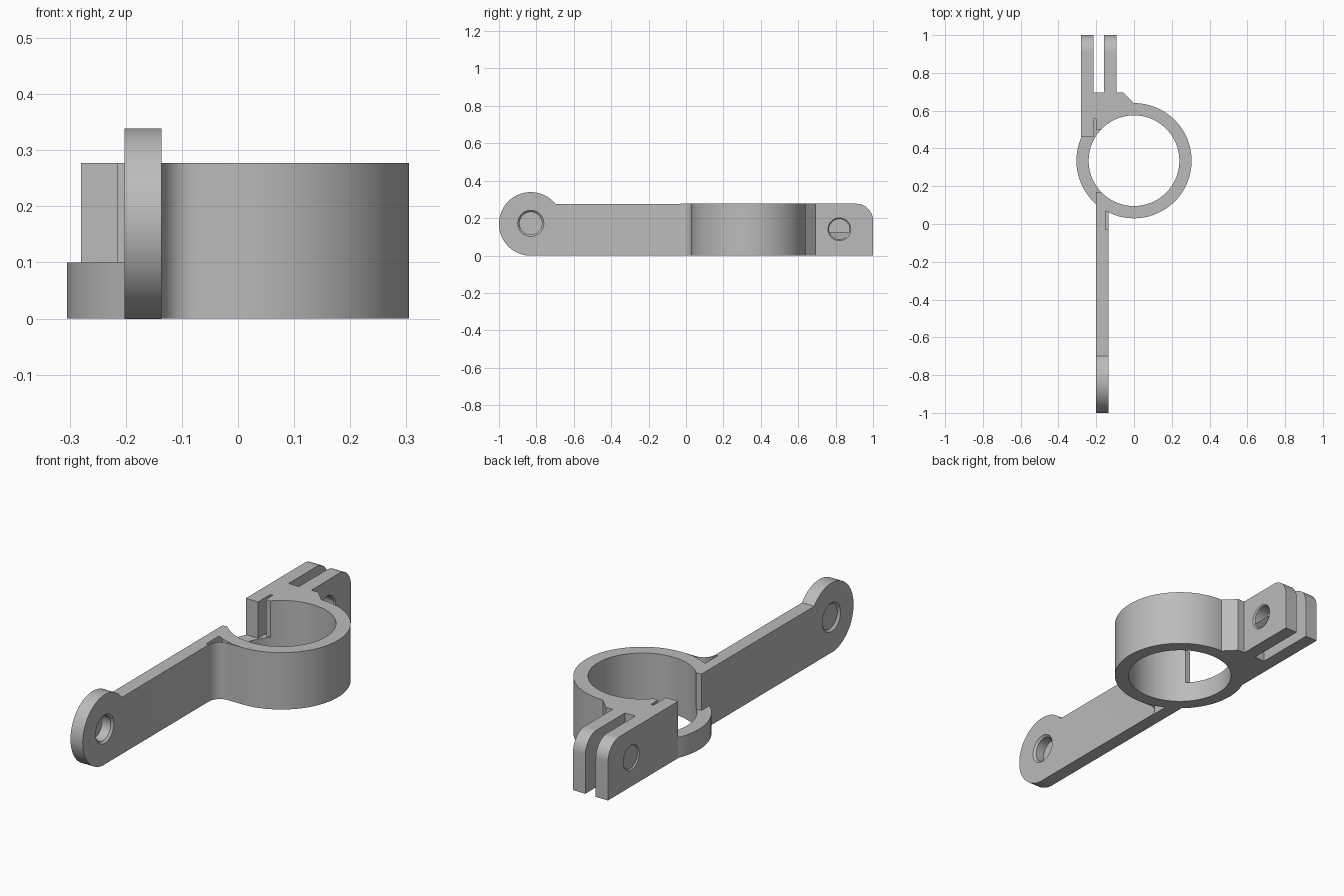
import bpy, bmesh
from math import pi, sin, cos, radians
from mathutils import Matrix

if "Cube" in bpy.data.objects:
    bpy.data.objects.remove(bpy.data.objects["Cube"])

HEIGHT, LOW = 0.277, 0.10            # full height, height of the open side
CY, OUTER, BORE = 0.335, 0.305, 0.24  # clamp ring

grey = bpy.data.materials.new("plain_grey")
grey.use_nodes = True
colour = (0.5, 0.5, 0.5, 1)
grey.diffuse_color = colour
grey.node_tree.nodes["Principled BSDF"].inputs["Base Color"].default_value = colour


def add(name, bm):
    bmesh.ops.recalc_face_normals(bm, faces=bm.faces)
    mesh = bpy.data.meshes.new(name)
    bm.to_mesh(mesh)
    bm.free()
    mesh.materials.append(grey)
    ob = bpy.data.objects.new(name, mesh)
    bpy.context.collection.objects.link(ob)
    return ob


def prism(name, points, axis, lo, hi):
    """Extrude an outline: (x, y) along z, or (y, z) along x."""
    bm = bmesh.new()
    place = (lambda p: (p[0], p[1], lo)) if axis == "z" else (lambda p: (lo, p[0], p[1]))
    face = bm.faces.new([bm.verts.new(place(p)) for p in points])
    moved = bmesh.ops.extrude_face_region(bm, geom=[face])["geom"]
    step = (0, 0, hi - lo) if axis == "z" else (hi - lo, 0, 0)
    bmesh.ops.translate(bm, vec=step, verts=[v for v in moved if isinstance(v, bmesh.types.BMVert)])
    return add(name, bm)


def box(name, x0, x1, y0, y1, z0, z1):
    return prism(name, [(x0, y0), (x1, y0), (x1, y1), (x0, y1)], "z", z0, z1)


def arc(cx, cy, r, start, end, n):
    angles = [radians(start + (end - start) * i / n) for i in range(n + 1)]
    return [(cx + r * cos(a), cy + r * sin(a)) for a in angles]


def circle(cx, cy, r, n=96):
    return arc(cx, cy, r, 0, 360, n)[:-1]


def cone_x(name, x0, x1, y, z, r0, r1):
    bm = bmesh.new()
    turn = Matrix.Translation(((x0 + x1) / 2, y, z)) @ Matrix.Rotation(pi / 2, 4, "Y")
    bmesh.ops.create_cone(bm, cap_ends=True, segments=48, radius1=r0, radius2=r1,
                          depth=x1 - x0, matrix=turn)
    return add(name, bm)


def combine(target, tool, operation):
    mod = target.modifiers.new("bool", "BOOLEAN")
    mod.operation, mod.solver, mod.object = operation, "EXACT", tool
    bpy.context.view_layer.objects.active = target
    bpy.ops.object.modifier_apply(modifier=mod.name)
    bpy.data.objects.remove(tool)


def pin_hole(target, x0, x1, y, z, r, bevel):
    """Cross hole with a bevelled rim on both outer faces."""
    combine(target, cone_x("hole", x0 - 0.1, x1 + 0.1, y, z, r, r), "DIFFERENCE")
    e = 0.01
    combine(target, cone_x("rim", x0 - e, x0 + bevel, y, z, r + bevel + e, r), "DIFFERENCE")
    combine(target, cone_x("rim", x1 - bevel, x1 + e, y, z, r, r + bevel + e), "DIFFERENCE")


# Clamp ring, cut down to a low wall on the open side
body = prism("clamp_bracket", circle(0, CY, OUTER), "z", 0, HEIGHT)
combine(body, box("open_side", -0.5, -0.2, 0, 0.5, LOW, 0.5), "DIFFERENCE")
combine(body, box("gap", -0.5, -0.1, 0.17, 0.5, LOW, 0.5), "DIFFERENCE")

# Long arm with a round eye at its end
A0, A1, EYE_Y, EYE_R = -0.202, -0.136, -0.83, 0.17
arm_side = [(0.17, 0), (0.17, HEIGHT)] + arc(EYE_Y, EYE_R - 0.001, EYE_R, 39, 270, 60)
arm_side[-1] = (EYE_Y, 0)
combine(body, prism("arm", arm_side, "x", A0, A1), "UNION")

# Rounded gusset between arm and ring
gusset = [(0, 0.1), (-0.15, 0.1), (-0.15, -0.03)] + arc(-0.076, -0.03, 0.06, 180, 90, 10) + [(0, 0.03)]
combine(body, prism("gusset", gusset, "z", 0, HEIGHT), "UNION")

# Fork base with a slanted shoulder
base = [(-0.25, 0.51), (-0.25, 0.695), (-0.055, 0.695), (0, 0.64), (0, 0.51)]
combine(body, prism("fork_base", base, "z", 0, HEIGHT), "UNION")

# Two fork plates with rounded upper corners
for x0, x1, start in ((-0.28, -0.214, 0.46), (-0.158, -0.092, 0.66)):
    side = [(start, 0), (1, 0)] + arc(0.91, HEIGHT - 0.09, 0.09, 0, 90, 14) + [(start, HEIGHT)]
    combine(body, prism("fork_plate", side, "x", x0, x1), "UNION")

# Bore, slit beside the outer plate, and pin holes
combine(body, prism("bore", circle(0, CY, BORE), "z", -0.1, 0.5), "DIFFERENCE")
combine(body, box("slit", -0.214, -0.2, 0.45, 0.555, LOW, 0.5), "DIFFERENCE")
pin_hole(body, A0, A1, EYE_Y, 0.172, 0.06, 0.01)
pin_hole(body, -0.28, -0.092, 0.82, 0.14, 0.055, 0.006)

# Smooth round walls, crisp edges
bpy.ops.object.select_all(action="DESELECT")
body.select_set(True)
bpy.context.view_layer.objects.active = body
bpy.ops.object.shade_smooth_by_angle(angle=radians(30))
